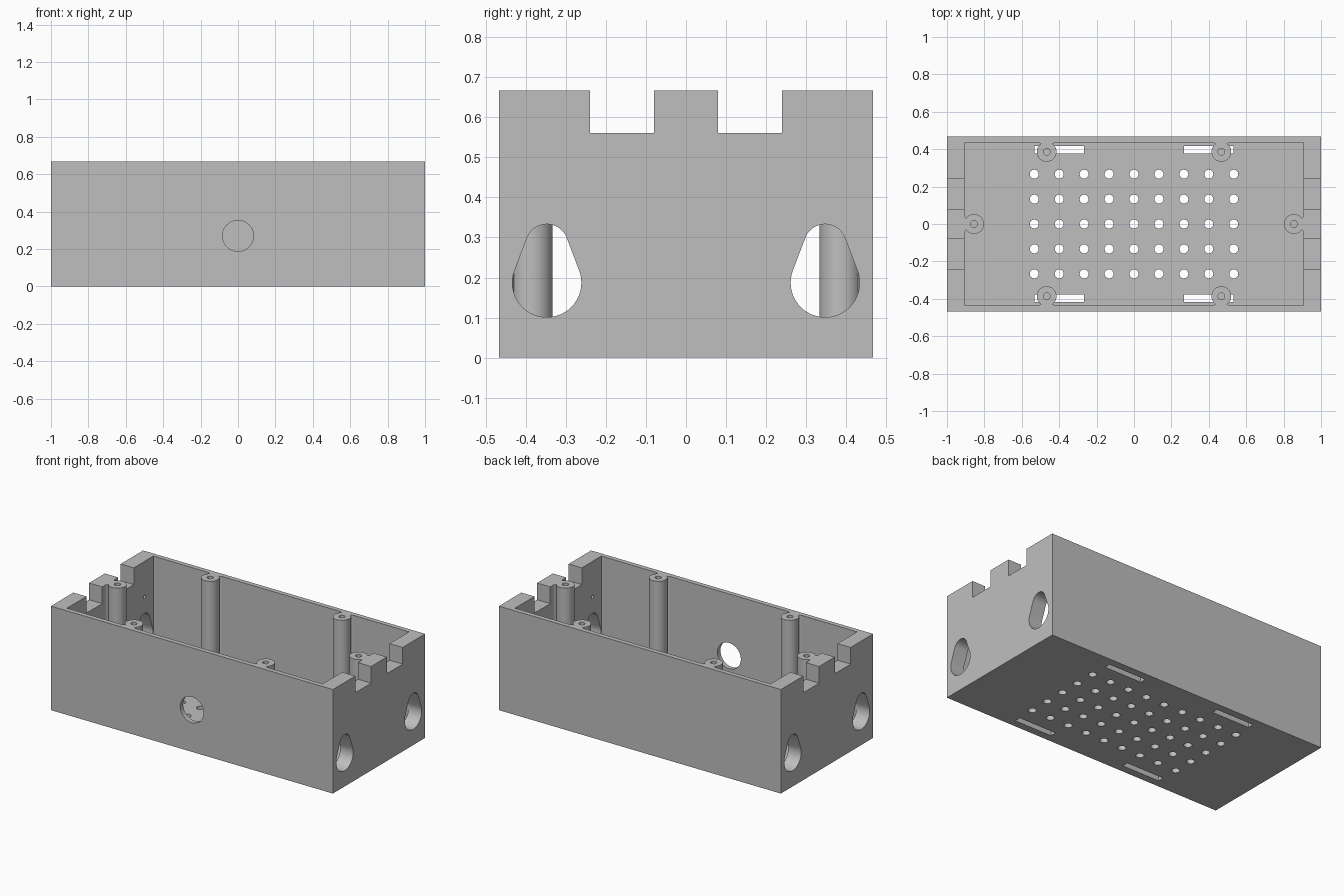
import bpy, bmesh
from math import sin, cos, pi, radians
from mathutils import Vector, Matrix

cube = bpy.data.objects.get("Cube")
if cube:
    bpy.data.objects.remove(cube)

# Overall sizes
LX, LY, H = 1.0, 0.467, 0.667
IX, IY, FLOOR = 0.907, 0.437, 0.033
POST_R, BORE_R = 0.053, 0.018

grey = bpy.data.materials.new("plain grey")
grey.use_nodes = True
grey.diffuse_color = (0.52, 0.52, 0.52, 1)
grey.node_tree.nodes["Principled BSDF"].inputs["Base Color"].default_value = grey.diffuse_color


def arc(u, v, r, start=0, end=360, n=40):
    """Points on an arc; a full circle leaves out the repeated end."""
    steps = n if end - start >= 360 else n - 1
    angles = [radians(start + (end - start) * i / steps) for i in range(n)]
    return [(u + r * cos(a), v + r * sin(a)) for a in angles]


def rect(u0, u1, v0, v1):
    return [(u0, v0), (u1, v0), (u1, v1), (u0, v1)]


def prism(bm, outline, lo, hi, axis="z"):
    """Extrude a flat outline along an axis (outline is xy, yz or xz)."""
    place = {"z": lambda u, v, w: (u, v, w),
             "x": lambda u, v, w: (w, u, v),
             "y": lambda u, v, w: (u, w, v)}[axis]
    low = [bm.verts.new(place(u, v, lo)) for u, v in outline]
    high = [bm.verts.new(place(u, v, hi)) for u, v in outline]
    faces = [bm.faces.new(low), bm.faces.new(high)]
    for i in range(len(low)):
        j = (i + 1) % len(low)
        faces.append(bm.faces.new((low[i], low[j], high[j], high[i])))
    bmesh.ops.recalc_face_normals(bm, faces=faces)


def make(name, bm):
    mesh = bpy.data.meshes.new(name)
    bm.to_mesh(mesh)
    bm.free()
    mesh.materials.append(grey)
    obj = bpy.data.objects.new(name, mesh)
    bpy.context.collection.objects.link(obj)
    return obj


def cut(obj, bm):
    """Subtract a cutter, bake the result and remove the cutter."""
    cutter = make("cutter", bm)
    cutter.hide_render = True
    mod = obj.modifiers.new("cut", "BOOLEAN")
    mod.operation, mod.solver, mod.object = "DIFFERENCE", "EXACT", cutter
    bpy.context.view_layer.update()
    deps = bpy.context.evaluated_depsgraph_get()
    baked = bpy.data.meshes.new_from_object(obj.evaluated_get(deps))
    obj.modifiers.clear()
    obj.data = baked
    bpy.data.objects.remove(cutter)


def smooth(obj):
    bpy.ops.object.select_all(action="DESELECT")
    obj.select_set(True)
    bpy.context.view_layer.objects.active = obj
    bpy.ops.object.shade_smooth_by_angle(angle=radians(30))


# Open-topped case
bm = bmesh.new()
prism(bm, rect(-LX, LX, -LY, LY), 0, H)
case = make("case", bm)
bm = bmesh.new()
prism(bm, rect(-IX, IX, -IY, IY), FLOOR, H + 0.1)
cut(case, bm)

# Openings in walls and floor
bm = bmesh.new()
prism(bm, arc(0, 0.27, 0.083), -0.5, -0.4, "y")
for sx in (-1, 1):
    lo, hi = sorted((sx * 0.87, sx * 1.05))
    for sy in (-1, 1):
        # Tapered cable hole and rim notch in each end wall
        y = sy * 0.347
        taper = arc(y, 0.28, 0.053, 20, 160, 20) + arc(y, 0.187, 0.086, 160, 380, 32)
        prism(bm, taper, lo, hi, "x")
        n0, n1 = sorted((sy * 0.08, sy * 0.24))
        prism(bm, rect(n0, n1, 0.56, 0.75), lo, hi, "x")
        # Small blind hole on the inner face
        b0, b1 = sorted((sx * 0.88, sx * 0.95))
        prism(bm, arc(y, 0.44, 0.011, n=16), b0, b1, "x")
        # Long floor slot
        s0, s1 = sorted((sx * 0.267, sx * 0.533))
        t0, t1 = sorted((sy * 0.378, sy * 0.418))
        prism(bm, rect(s0, s1, t0, t1), -0.1, 0.1)
# Grid of floor vents
for i in range(-4, 5):
    for j in range(-2, 3):
        prism(bm, arc(i * 0.1333, j * 0.1333, 0.024, n=24), -0.1, 0.1)
cut(case, bm)
smooth(case)


# Screw posts, each flared into the wall it stands against
def screw_post(name, x, y, turn, gap):
    outline = arc(0, 0, POST_R, 35, 325) + [(gap, -0.047), (gap, 0.047)]
    bm = bmesh.new()
    prism(bm, outline, FLOOR, H)
    post = make(name, bm)
    bm = bmesh.new()
    prism(bm, arc(0, 0, BORE_R, n=24), H - 0.2, H + 0.1)
    cut(post, bm)
    post.data.transform(Matrix.Translation(Vector((x, y, 0))) @ Matrix.Rotation(turn, 4, "Z"))
    smooth(post)


for sx, side in ((1, "left"), (-1, "right")):
    screw_post(f"end_post_{side}", sx * 0.855, 0, 0 if sx > 0 else pi, IX - 0.855)
    for sy, end in ((-1, "front"), (1, "back")):
        screw_post(f"{end}_post_{side}", sx * 0.467, sy * 0.386, sy * pi / 2, IY - 0.386)
